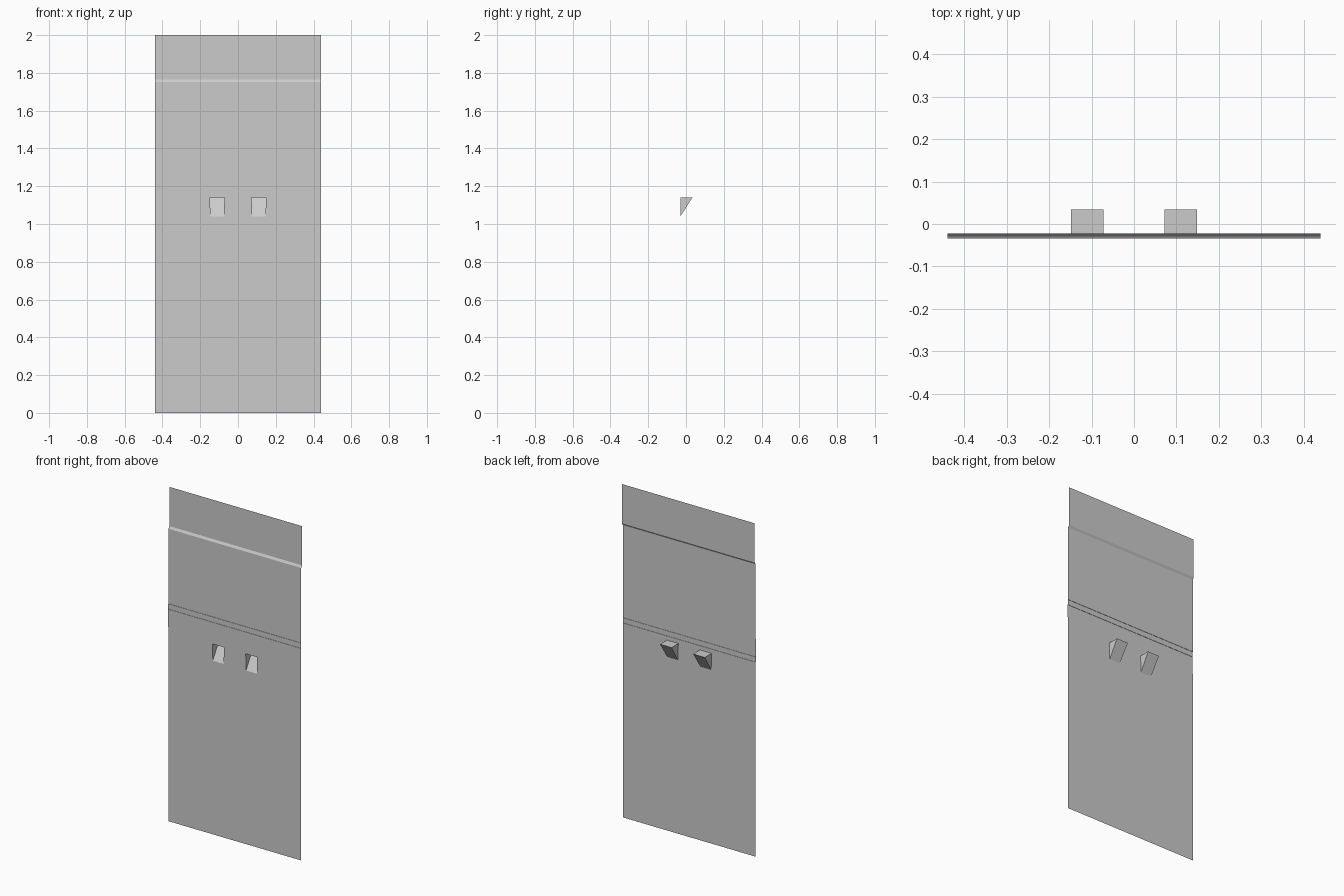
import bpy

if "Cube" in bpy.data.objects:
    bpy.data.objects.remove(bpy.data.objects["Cube"])

FRONT_Y, BACK_Y = -0.030, 0.034      # lower panel plane, rear of the pulls
Z_LOW, Z_TOP = 1.04, 1.14            # pull opening
TOP_X, LOW_X = (0.072, 0.148), (0.0745, 0.146)
HALF = 0.44


def make(name, verts, faces):
    mesh = bpy.data.meshes.new(name)
    mesh.from_pydata(verts, [], faces)
    mesh.update()
    obj = bpy.data.objects.new(name, mesh)
    bpy.context.collection.objects.link(obj)
    return obj


def columns(inner):
    a, b = inner
    return [-HALF, -b, -a, a, b, HALF]


# lower panel with two openings
rows = [(0, TOP_X), (Z_LOW, LOW_X), (Z_TOP, TOP_X), (1.165, TOP_X)]
verts = [(x, FRONT_Y, z) for z, inner in rows for x in columns(inner)]
faces = []
for r in range(3):
    for c in range(5):
        if r == 1 and c in (1, 3):
            continue
        i = r * 6 + c
        faces.append((i, i + 1, i + 7, i + 6))
make("lower_panel", verts, faces)

# upper panel: shallow raised band, then a bevelled step back near the top
profile = [(FRONT_Y, 1.165), (-0.032, 1.165), (-0.032, 1.195), (-0.034, 1.195),
           (-0.034, 1.272), (-0.032, 1.272), (-0.032, 1.303), (FRONT_Y, 1.303),
           (FRONT_Y, 1.752), (-0.022, 1.765), (-0.022, 2.0)]
verts = [(x, y, z) for y, z in profile for x in (-HALF, HALF)]
faces = [(2 * i, 2 * i + 1, 2 * i + 3, 2 * i + 2) for i in range(len(profile) - 1)]
make("upper_panel", verts, faces)

# wedge-shaped recessed pulls behind the openings
for side, name in ((-1, "left_recessed_pull"), (1, "right_recessed_pull")):
    t0, t1 = sorted(side * x for x in TOP_X)
    b0, b1 = sorted(side * x for x in LOW_X)
    verts = [(b0, FRONT_Y, Z_LOW), (b1, FRONT_Y, Z_LOW),
             (t0, FRONT_Y, Z_TOP), (t1, FRONT_Y, Z_TOP),
             (t0, BACK_Y, Z_TOP), (t1, BACK_Y, Z_TOP)]
    make(name, verts, [(0, 1, 5, 4), (2, 4, 5, 3), (0, 4, 2), (1, 3, 5)])
